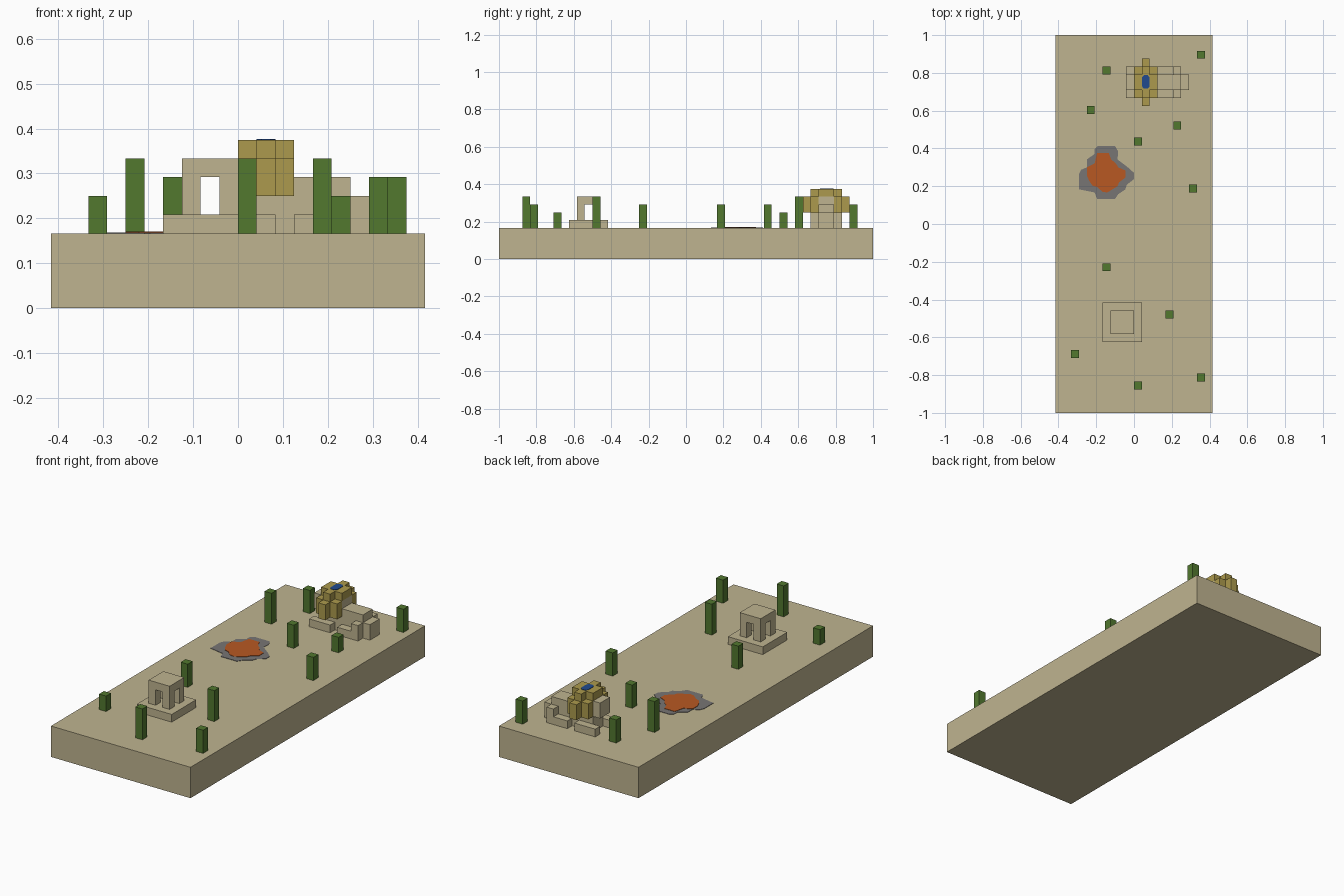
import bpy
import bmesh
from mathutils import Vector

if "Cube" in bpy.data.objects:
    bpy.data.objects.remove(bpy.data.objects["Cube"], do_unlink=True)

U = 1 / 24       # one block
GROUND = 4       # slab thickness in blocks


def material(name, r, g, b):
    linear = [((c / 255 + 0.055) / 1.055) ** 2.4 for c in (r, g, b)] + [1]
    mat = bpy.data.materials.new(name)
    mat.use_nodes = True
    mat.diffuse_color = linear
    mat.node_tree.nodes["Principled BSDF"].inputs["Base Color"].default_value = linear
    return mat


sand = material("sand", 191, 180, 144)
gold = material("gold", 172, 154, 77)
green = material("cactus green", 82, 120, 47)
orange = material("lava orange", 184, 88, 34)
grey = material("rock grey", 119, 117, 116)
blue = material("deep blue", 32, 74, 142)


def finish(name, bm, mat):
    bmesh.ops.recalc_face_normals(bm, faces=bm.faces)
    mesh = bpy.data.meshes.new(name)
    bm.to_mesh(mesh)
    bm.free()
    mesh.materials.append(mat)
    obj = bpy.data.objects.new(name, mesh)
    bpy.context.collection.objects.link(obj)
    return obj


def blocks(name, mat, *boxes):
    """Boxes given as (x0, x1, y0, y1, z0, z1) in block units."""
    bm = bmesh.new()
    for box in boxes:
        low, high = Vector(box[0::2]), Vector(box[1::2])
        verts = bmesh.ops.create_cube(bm, size=1)["verts"]
        for v in verts:
            v.co = ((low + high) / 2 + v.co * (high - low)) * U
    return finish(name, bm, mat)


def plate(name, mat, outline, z, thick):
    """Thin flat patch on a horizontal surface, outline in block units."""
    bm = bmesh.new()
    face = bm.faces.new([bm.verts.new((x * U, y * U, z)) for x, y in outline])
    side = bmesh.ops.extrude_face_region(bm, geom=[face])["geom"]
    for v in side:
        if isinstance(v, bmesh.types.BMVert):
            v.co.z += thick
    return finish(name, bm, mat)


def both(x0, x1, near, far, z0, z1, middle=18):
    """A box and its mirror image across the statue's long axis."""
    return [(x0, x1, middle - far, middle - near, z0, z1),
            (x0, x1, middle + near, middle + far, z0, z1)]


# Desert slab
blocks("desert_slab", sand, (-10, 10, -24, 24, 0, GROUND))

# Cacti: x, y, height
cacti = [(8, 21, 3), (-4, 19, 3), (-6, 14, 4), (5, 12, 2), (0, 10, 3), (7, 4, 3),
         (-4, -6, 3), (4, -12, 4), (-8, -17, 2), (0, -21, 4), (8, -20, 3)]
for i, (x, y, h) in enumerate(cacti):
    blocks(f"cactus_{i + 1}", green, (x, x + 1, y, y + 1, GROUND, GROUND + h))

# Shrine: plinth, four corner pillars and a roof
blocks("shrine_plinth", sand, (-4, 1, -15, -10, 4, 5))
blocks("shrine_pillars", sand,
       *[(x, x + 1, y, y + 1, 5, 7) for x in (-3, -1) for y in (-14, -12)])
blocks("shrine_roof", sand, (-3, 0, -14, -11, 7, 8))

# Reclining statue, facing -x
blocks("statue_body", sand, (0, 6, 17, 19, 4, 7))
blocks("statue_rump", sand, (6, 7, 17, 19, 4, 6))
blocks("statue_front_paws", sand, *both(-1, 2, 1, 2, 4, 5))
blocks("statue_hind_feet", sand, *both(3, 5, 1, 2, 4, 5))
blocks("statue_haunches", sand, *both(5, 6, 1, 2, 4, 6))
blocks("statue_head", sand, (-1, 3, 17, 19, 6, 8))
blocks("headdress_sides", gold, *both(0, 3, 1, 2, 6, 8), *both(1, 2, 2, 3, 6, 8))
blocks("headdress_crown", gold, (0, 3, 17, 19, 8, 9), *both(1, 2, 1, 2, 8, 9))
plate("headdress_gem", blue,
      [(1.25, 17.2), (1.75, 17.2), (2, 17.5), (2, 18.6),
       (1.75, 18.9), (1.25, 18.9), (1, 18.6), (1, 17.5)], 9 * U, 0.002)

# Lava pool with a ragged rock rim
rim = [(-4.6, 9.9), (-2.4, 9.9), (-2, 9.2), (-2.1, 8.2), (-0.9, 7.3), (0, 6.5),
       (0, 5.7), (-0.9, 5), (-1.1, 4.4), (-2, 3.8), (-2.4, 3.2), (-4.7, 3.2),
       (-5, 4), (-7, 4.4), (-7, 6.3), (-6.7, 6.9), (-6, 7.2), (-6, 8.2),
       (-5, 8.9), (-5, 9.5)]
pool = [(-4.7, 9), (-3.2, 9), (-2.9, 8.2), (-2.3, 7.7), (-2, 7.2), (-1.1, 6.8),
        (-1.1, 5.9), (-1.9, 5.3), (-2.1, 4.8), (-2.9, 4.3), (-3.4, 4), (-4, 4.1),
        (-4.7, 4.7), (-5.3, 4.9), (-5.7, 5.5), (-6, 6.2), (-6, 7.2), (-5, 7.7)]
plate("rock_rim", grey, rim, GROUND * U, 0.002)
plate("lava_pool", orange, pool, GROUND * U, 0.004)
